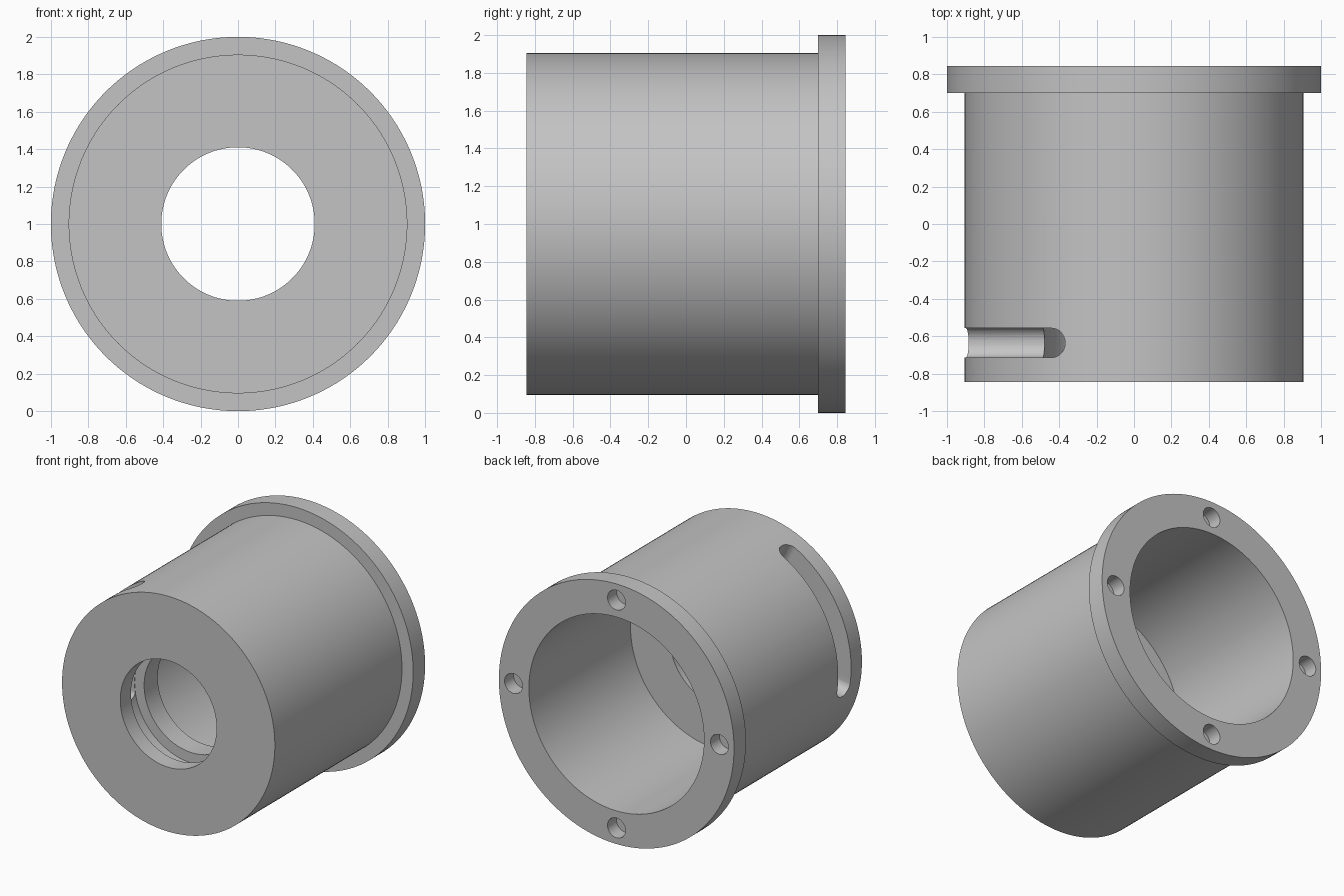
import bpy
import bmesh
import math
from mathutils import Matrix, Vector

cube = bpy.data.objects.get("Cube")
if cube:
    bpy.data.objects.remove(cube, do_unlink=True)

FRONT, BACK, AXIS_Z = -0.845, 0.845, 1.0
BORE_R, GROOVE_R, BODY_R, FLANGE_R, CUP_R = 0.41, 0.49, 0.905, 1.0, 0.745
FLANGE_Y, FLOOR_Y = 0.70, -0.39
SLOT_Y, SLOT_HALF = -0.635, 0.078

steel = bpy.data.materials.new("plain grey")
grey = (0.55, 0.55, 0.55, 1.0)
steel.diffuse_color = grey
steel.use_nodes = True
steel.node_tree.nodes["Principled BSDF"].inputs["Base Color"].default_value = grey


def make_object(name, bm):
    bmesh.ops.recalc_face_normals(bm, faces=bm.faces)
    mesh = bpy.data.meshes.new(name)
    bm.to_mesh(mesh)
    bm.free()
    mesh.materials.append(steel)
    obj = bpy.data.objects.new(name, mesh)
    bpy.context.collection.objects.link(obj)
    return obj


def lathe(name, profile, steps):
    """Revolve a closed (radius, y) outline around the long axis."""
    bm = bmesh.new()
    verts = [bm.verts.new((r, y, AXIS_Z)) for r, y in profile]
    edges = [bm.edges.new((a, b)) for a, b in zip(verts, verts[1:] + verts[:1])]
    bmesh.ops.spin(bm, geom=verts + edges, cent=(0, 0, AXIS_Z), axis=(0, 1, 0),
                   angle=math.tau, steps=steps)
    bmesh.ops.remove_doubles(bm, verts=bm.verts, dist=1e-5)
    return make_object(name, bm)


def slot_cutter():
    """Round-ended slot that follows the curve of the sleeve."""
    low, high = math.radians(-12.5), math.radians(66)
    cap = SLOT_HALF / BODY_R
    columns = []
    for i in range(1, 9):
        t = math.pi / 2 * i / 8
        columns.append((low + cap * (1 - math.cos(t)), SLOT_HALF * math.sin(t)))
    ends = [(low + high - a, h) for a, h in reversed(columns)]
    span = high - low - 2 * cap
    middle = [(low + cap + span * i / 24, SLOT_HALF) for i in range(1, 24)]

    bm = bmesh.new()
    rings = []
    for a, h in columns + middle + ends:
        ring = [bm.verts.new((-r * math.cos(a), SLOT_Y + s * h, AXIS_Z + r * math.sin(a)))
                for r, s in ((0.45, -1), (1.1, -1), (1.1, 1), (0.45, 1))]
        rings.append(ring)
    for p, q in zip(rings, rings[1:]):
        for k in range(4):
            n = (k + 1) % 4
            bm.faces.new((p[k], p[n], q[n], q[k]))
    bm.faces.new(rings[0])
    bm.faces.new(rings[-1])
    return make_object("slot_cutter", bm)


def bolt_cutter():
    """Four blind holes in the flange."""
    bm = bmesh.new()
    for i in range(4):
        a = math.tau * i / 4
        place = Vector((0.876 * math.cos(a), BACK, AXIS_Z + 0.876 * math.sin(a)))
        bmesh.ops.create_cone(bm, cap_ends=True, segments=32, radius1=0.076, radius2=0.076,
                              depth=0.22,
                              matrix=Matrix.Translation(place) @ Matrix.Rotation(math.pi / 2, 4, 'X'))
    return make_object("bolt_hole_cutter", bm)


# Flanged sleeve with a deep cup at the back and a grooved bore at the front
sleeve = lathe("flanged_sleeve", [
    (BORE_R, FRONT), (BODY_R, FRONT), (BODY_R, FLANGE_Y), (FLANGE_R, FLANGE_Y),
    (FLANGE_R, BACK), (CUP_R, BACK), (CUP_R, FLOOR_Y), (BORE_R, FLOOR_Y),
    (BORE_R, SLOT_Y + 0.08), (GROOVE_R, SLOT_Y + 0.08),
    (GROOVE_R, SLOT_Y - 0.08), (BORE_R, SLOT_Y - 0.08)], 160)

# Cut the slot and the bolt holes
bpy.ops.object.select_all(action='DESELECT')
sleeve.select_set(True)
bpy.context.view_layer.objects.active = sleeve
for cutter in (slot_cutter(), bolt_cutter()):
    cutter.hide_render = True
    mod = sleeve.modifiers.new(cutter.name, 'BOOLEAN')
    mod.operation = 'DIFFERENCE'
    mod.solver = 'EXACT'
    mod.object = cutter
    bpy.ops.object.modifier_apply(modifier=mod.name)
    bpy.data.objects.remove(cutter, do_unlink=True)

bpy.ops.object.shade_smooth_by_angle(angle=math.radians(30))
